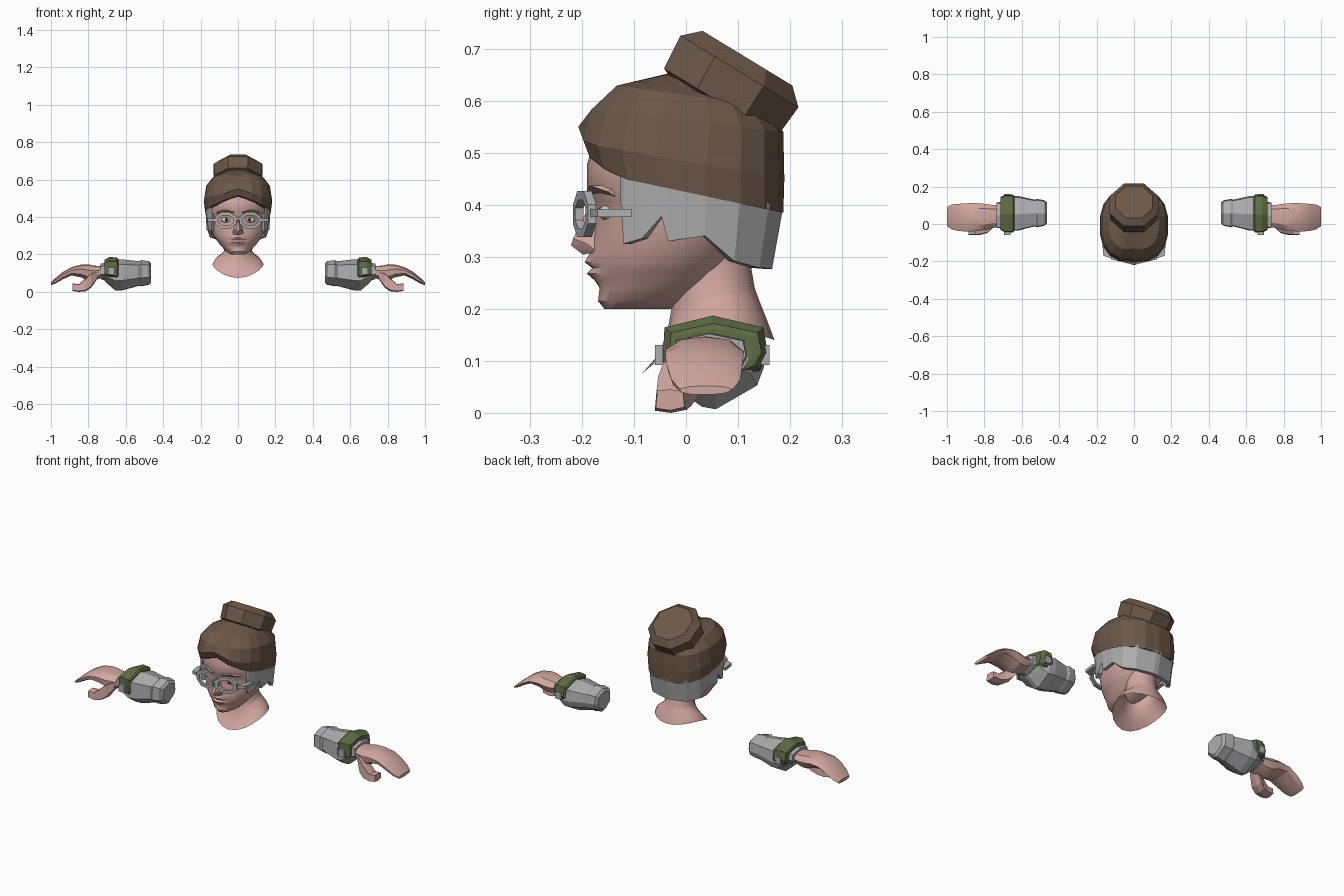
import bpy, bmesh, math
from mathutils import Vector, Matrix

if "Cube" in bpy.data.objects:
    bpy.data.objects.remove(bpy.data.objects["Cube"])


def material(name, rgb):
    m = bpy.data.materials.new(name)
    m.diffuse_color = (*rgb, 1)
    m.use_nodes = True
    m.node_tree.nodes["Principled BSDF"].inputs["Base Color"].default_value = m.diffuse_color
    return m


SKIN = material("skin", (0.64, 0.385, 0.35))
BROWN = material("brown_hair", (0.15, 0.096, 0.066))
GREY = material("light_grey", (0.42, 0.42, 0.43))
GREEN = material("olive_green", (0.115, 0.155, 0.06))
WHITE = material("eye_white", (0.7, 0.62, 0.6))
DARK = material("dark_iris", (0.03, 0.022, 0.018))


def finish(name, bm, mat, smooth=None):
    bmesh.ops.recalc_face_normals(bm, faces=bm.faces)
    me = bpy.data.meshes.new(name)
    bm.to_mesh(me)
    bm.free()
    ob = bpy.data.objects.new(name, me)
    bpy.context.collection.objects.link(ob)
    me.materials.append(mat)
    if smooth:
        bpy.ops.object.select_all(action='DESELECT')
        ob.select_set(True)
        bpy.context.view_layer.objects.active = ob
        bpy.ops.object.shade_smooth_by_angle(angle=math.radians(smooth))
    return ob


def loft(name, rings, mat, caps=(True, True), closed=True, smooth=None):
    bm = bmesh.new()
    vs = [[bm.verts.new(p) for p in r] for r in rings]
    n = len(rings[0])
    for a, b in zip(vs, vs[1:]):
        for i in range(n if closed else n - 1):
            j = (i + 1) % n
            bm.faces.new((a[i], a[j], b[j], b[i]))
    if caps[0]:
        bm.faces.new(vs[0])
    if caps[1]:
        bm.faces.new(vs[-1])
    return finish(name, bm, mat, smooth)


def hull(name, pts, mat, smooth=None):
    bm = bmesh.new()
    for p in pts:
        bm.verts.new(p)
    bmesh.ops.convex_hull(bm, input=bm.verts)
    return finish(name, bm, mat, smooth)


def box(name, lo, hi, mat):
    return hull(name, [(x, y, z) for x in (lo[0], hi[0]) for y in (lo[1], hi[1])
                       for z in (lo[2], hi[2])], mat)


def ball(name, centre, size, mat):
    bm = bmesh.new()
    m = Matrix.Translation(centre) @ Matrix.Diagonal((*size, 1))
    bmesh.ops.create_uvsphere(bm, u_segments=12, v_segments=8, radius=1, matrix=m)
    return finish(name, bm, mat, 40)


def oval(yf, zf, yb, zb, hw, n, e=2.0):
    """Horizontal ring, tilted from its front point to its back point."""
    pts = []
    for i in range(n):
        t = 2 * math.pi * i / n
        s, c = math.sin(t), math.cos(t)
        s = math.copysign(abs(s) ** (2 / e), s)
        c = math.copysign(abs(c) ** (2 / e), c)
        k = (1 - c) / 2
        pts.append(Vector((hw * s, yf + (yb - yf) * k, zf + (zb - zf) * k)))
    return pts


# Head: z, half width, face y, back y, bulge along the middle of the face
head = []
for z, hw, yf, yb, bulge in [
        (.20, .035, -.152, -.03, .005), (.215, .062, -.165, .0, .004),
        (.24, .085, -.166, .04, .0), (.255, .098, -.168, .06, .008),
        (.268, .108, -.172, .07, .019), (.278, .117, -.172, .08, .008),
        (.29, .125, -.174, .09, .021), (.305, .133, -.172, .1, .014),
        (.34, .149, -.172, .12, .01), (.38, .157, -.165, .14, .014),
        (.405, .16, -.167, .14, .014), (.43, .161, -.186, .15, .004),
        (.48, .158, -.19, .15, 0), (.54, .14, -.17, .14, 0)]:
    ring = oval(yf, z, yb, z, hw, 28, 2.15)
    for p in ring:
        if p.y < -.05:
            p.y -= bulge * math.exp(-(p.x / .035) ** 2)
    head.append(ring)
loft("head", head, SKIN, smooth=35)

# Neck with a flared, sloping collar that rises over the shoulders
neck = []
for yf, zf, yb, zb, hw, rise in [
        (-.085, .075, .17, .14, .137, .04), (-.05, .115, .157, .175, .118, .035),
        (-.035, .16, .143, .21, .085, .02), (-.028, .20, .132, .24, .074, 0),
        (-.02, .31, .12, .31, .078, 0)]:
    ring = oval(yf, zf, yb, zb, hw, 20)
    for p in ring:
        p.z += rise * (p.x / hw) ** 2
    neck.append(ring)
loft("neck", neck, SKIN, caps=(False, True), smooth=40)

# Nose, eyes, brows
hull("nose", [(-.012, -.17, .405), (.012, -.17, .405), (0, -.187, .395), (-.009, -.217, .335),
              (.009, -.217, .335), (0, -.221, .322), (0, -.198, .304), (-.03, -.172, .31),
              (.03, -.172, .31), (-.024, -.19, .325), (.024, -.19, .325)], SKIN, 35)
for s, side in ((1, "left"), (-1, "right")):
    ball(side + "_eye", (s * .062, -.154, .385), (.03, .014, .014), WHITE)
    ball(side + "_iris", (s * .062, -.164, .386), (.009, .006, .009), DARK)
    hull(side + "_brow", [(s * x, y, z) for x, y, z in [
        (.015, -.165, .415), (.015, -.165, .437), (.025, -.192, .425), (.07, -.185, .437),
        (.11, -.135, .415), (.11, -.135, .437), (.115, -.15, .425)]], SKIN, 35)


def hairline(y):
    return .45 - (y + .12) * (.5 if y < -.12 else .213)


# Hair cap: lower edge follows the hairline and peaks at the middle parting
hair = []
for k, (yf, zf, yb, zb, hw) in enumerate([
        (-.175, .49, .17, .39, .155), (-.194, .485, .187, .385, .176),
        (-.207, .52, .189, .45, .184), (-.19, .585, .187, .54, .172),
        (-.14, .63, .15, .59, .135), (-.035, .652, .1, .62, .07)]):
    ring = oval(yf, zf, yb, zb, hw, 18, 2.5)
    for p in ring:
        front = p.y < -.1
        if k < 2:
            p.z = hairline(p.y)
        if k < 3 and front:
            p.z += .03 * max(0, 1 - abs(p.x) / .1)
        if k > 2 and front and abs(p.x) < .01:
            p.z -= .012
            p.y += .008
    hair.append(ring)
loft("hair", hair, BROWN)

# Bun: tilted eight-sided disc
axis = Vector((0, .52, .855))
across = Vector((0, .855, -.52))
bun = []
for h, r in [(-.055, .10), (-.042, .132), (.028, .138), (.058, .105)]:
    bun.append([Vector((0, .088, .632)) + axis * h
                + Vector((1.02, 0, 0)) * r * math.sin((i + .5) * math.pi / 4)
                + across * r * 1.04 * math.cos((i + .5) * math.pi / 4) for i in range(8)])
loft("bun", bun, BROWN)

# Shaved grey hair: sideburns and nape under the hair cap
half = [(-.127, .42), (-.12, .325), (-.085, .335), (-.047, .378), (-.035, .33), (.04, .34),
        (.105, .292), (.16, .279), (.187, .277)]
top, low = [], []
for y, zb in half:
    x = .174 * (1 - min(1, abs(y / .1871)) ** 2.5) ** .4 + .001
    d = (hairline(y) - zb) * .2
    top.append(Vector((x, y, hairline(y) + .012)))
    low.append(Vector((x * .96, y - d * max(0, y / .187), zb)))
top += [Vector((-p.x, p.y, p.z)) for p in reversed(top)]
low += [Vector((-p.x, p.y, p.z)) for p in reversed(low)]
inner = [Vector((p.x * .9, p.y * .88, p.z)) for p in low]
inner_top = [Vector((p.x * .88, p.y * .88, p.z)) for p in top]
loft("shaved_hair", [top, low, inner, inner_top], GREY, caps=(False, False), closed=False)

# Glasses: two eight-sided rims turned slightly outward, bridge and temples
for s, side in ((1, "left"), (-1, "right")):
    rings = []
    for rx, rz, dy in [(.059, .045, -.008), (.059, .045, .008), (.041, .028, .008),
                       (.041, .028, -.008), (.059, .045, -.008)]:
        ring = []
        for i in range(8):
            t = (i + .5) * math.pi / 4
            u = rx * math.cos(t) * 1.06
            ring.append((s * (.066 + u), -.195 + u * .25 + dy, .382 + rz * math.sin(t) * 1.06))
        rings.append(ring)
    loft(side + "_rim", rings, GREY, caps=(False, False))
    hull(side + "_temple", [(s * x, y, z) for z in (.376, .392) for x, y in [
        (.118, -.185), (.124, -.172), (.163, -.17), (.155, -.165), (.17, -.105),
        (.155, -.105)]], GREY)
box("glasses_bridge", (-.015, -.215, .385), (.015, -.2, .398), GREY)


# Arms: each ring is x, y range, z range applied to a cross-section
SLEEVE = [(.06, .84), (.5, 1), (.96, .84), (1, .5), (.93, .28), (.52, 0), (.38, .03), (.04, .32)]
ROUND = [(0, .65), (.2, .93), (.5, 1), (.82, .92), (1, .6), (.88, .2), (.6, 0), (.25, 0), (.03, .25)]
THUMB = [(0, .1), (.05, .95), (.5, 1), (.95, .9), (1, .15), (.5, 0)]


def limb(name, section, rows, s, mat, smooth=None):
    loft(name, [[(s * x, y0 + (y1 - y0) * u, z0 + (z1 - z0) * v) for u, v in section]
                for x, y0, y1, z0, z1 in rows], mat, smooth=smooth)


for s, side in ((1, "left"), (-1, "right")):
    limb(side + "_sleeve", SLEEVE, [
        (.465, .0, .112, .05, .152), (.476, -.014, .126, .038, .164),
        (.518, -.024, .134, .03, .17), (.53, -.018, .13, .032, .164),
        (.62, -.043, .15, .008, .174), (.655, -.043, .15, .007, .17),
        (.70, -.035, .135, .045, .158), (.715, -.026, .12, .06, .15)], s, GREY)
    limb(side + "_cuff_band", SLEEVE, [
        (.64, -.045, .15, .045, .176), (.648, -.054, .157, .038, .184),
        (.688, -.054, .157, .045, .187), (.713, -.04, .145, .06, .172),
        (.715, -.03, .135, .07, .162)], s, GREEN)
    limb(side + "_wrist_ring", SLEEVE, [
        (.70, -.03, .12, .06, .155), (.735, -.027, .115, .068, .152)], s, GREY)
    for k, y in (("front", -.052), ("back", .152)):
        box(side + "_clasp_" + k, (min(s * .66, s * .695), y - .008, .092),
            (max(s * .66, s * .695), y + .008, .13), GREY)
    limb(side + "_hand", ROUND, [
        (.725, -.015, .10, .078, .138), (.765, -.022, .103, .062, .14),
        (.80, -.032, .108, .058, .147), (.84, -.038, .111, .078, .146),
        (.89, -.04, .111, .088, .132), (.935, -.038, .108, .068, .108),
        (.975, -.028, .104, .045, .075), (1.0, -.012, .09, .035, .052)], s, SKIN, 25)
    limb(side + "_thumb", THUMB, [
        (.752, -.02, .03, .07, .11), (.785, -.048, .025, .022, .10),
        (.815, -.057, .01, .003, .072), (.85, -.06, .002, .0, .042),
        (.885, -.058, -.003, .005, .045)], s, SKIN)
